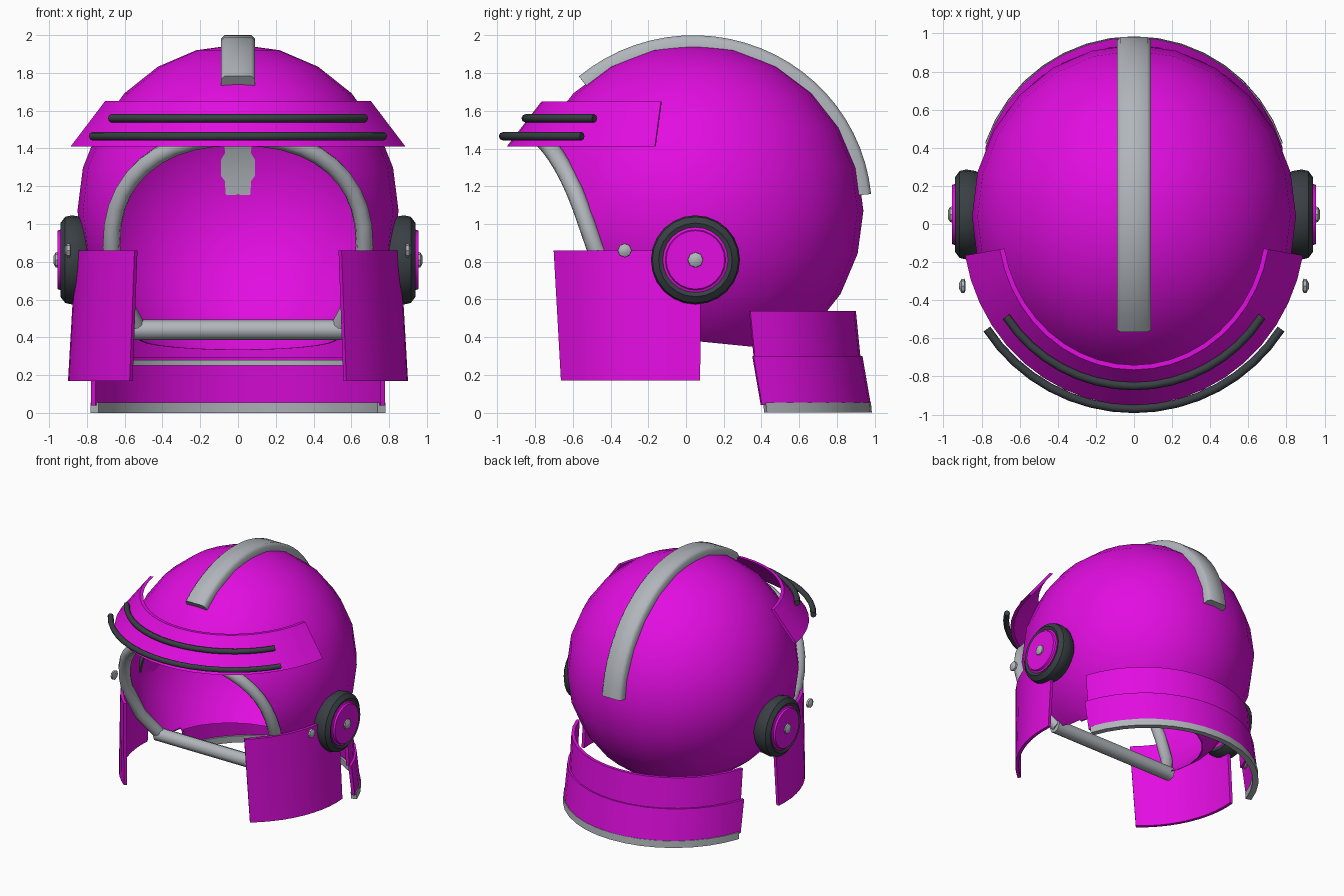
import bpy, bmesh
from math import sin, cos, radians, sqrt, pi
from mathutils import Matrix, Vector

cube = bpy.data.objects.get("Cube")
if cube:
    bpy.data.objects.remove(cube)


def material(name, rgb):
    m = bpy.data.materials.new(name)
    m.use_nodes = True
    m.diffuse_color = (*rgb, 1)
    m.node_tree.nodes["Principled BSDF"].inputs["Base Color"].default_value = (*rgb, 1)
    return m


MAGENTA = material("magenta", (0.76, 0.004, 0.75))
GREY = material("light grey", (0.44, 0.47, 0.5))
DARK = material("charcoal", (0.04, 0.05, 0.056))

# Shell ellipsoid shared by several parts
CENTRE = Vector((0, 0.04, 1.07))
RX, RY, RZ = 0.85, 0.90, 0.88


def add(name, bm, mat, smooth=35):
    bmesh.ops.recalc_face_normals(bm, faces=bm.faces)
    mesh = bpy.data.meshes.new(name)
    bm.to_mesh(mesh)
    bm.free()
    ob = bpy.data.objects.new(name, mesh)
    bpy.context.collection.objects.link(ob)
    if mat:
        mesh.materials.append(mat)
    if smooth:
        shade(ob, smooth)
    return ob


def shade(ob, angle):
    bpy.ops.object.select_all(action="DESELECT")
    ob.select_set(True)
    bpy.context.view_layer.objects.active = ob
    bpy.ops.object.shade_smooth_by_angle(angle=radians(angle))


def sweep(rings, closed_ends=True):
    """Join a list of equal closed cross-sections into one solid."""
    bm = bmesh.new()
    rows = [[bm.verts.new(p) for p in ring] for ring in rings]
    n = len(rows[0])
    for r0, r1 in zip(rows, rows[1:]):
        for i in range(n):
            j = (i + 1) % n
            bm.faces.new((r0[i], r0[j], r1[j], r1[i]))
    if closed_ends:
        bm.faces.new(rows[0])
        bm.faces.new(rows[-1])
    return bm


def band(name, top, bottom, start, end, thick, mat, steps=16):
    """Curved plate; top and bottom are (x radius, y radius, y centre, z)."""
    rings = []
    for k in range(steps + 1):
        t = radians(start + (end - start) * k / steps)
        ring = []
        for (a, b, yc, z), inset in ((top, 0), (bottom, 0), (bottom, thick), (top, thick)):
            ring.append(((a - inset) * cos(t), yc + (b - inset) * sin(t), z))
        rings.append(ring)
    return add(name, sweep(rings), mat)


def tube(name, points, radius, mat, cyclic=False):
    curve = bpy.data.curves.new(name, "CURVE")
    curve.dimensions = "3D"
    curve.bevel_depth = radius
    curve.bevel_resolution = 2
    curve.use_fill_caps = True
    spline = curve.splines.new("POLY")
    spline.points.add(len(points) - 1)
    for p, co in zip(spline.points, points):
        p.co = (*co, 1)
    spline.use_cyclic_u = cyclic
    ob = bpy.data.objects.new(name, curve)
    bpy.context.collection.objects.link(ob)
    bpy.ops.object.select_all(action="DESELECT")
    ob.select_set(True)
    bpy.context.view_layer.objects.active = ob
    bpy.ops.object.convert(target="MESH")
    ob = bpy.context.object
    ob.data.materials.clear()
    ob.data.materials.append(mat)
    shade(ob, 50)
    return ob


def lathe(name, profile, y, z, side, mat, steps=24, closed=False):
    """Spin (x, radius) points around an axis parallel to x."""
    rings = []
    for x, r in profile:
        rings.append([(side * x, y + r * cos(2 * pi * i / steps), z + r * sin(2 * pi * i / steps))
                      for i in range(steps)])
    if closed:
        rings.append(rings[0])
    bm = sweep(rings, not closed)
    bmesh.ops.remove_doubles(bm, verts=bm.verts, dist=0.0001)
    return add(name, bm, mat)


# Outline of the face opening: rounded arch with a tapering jaw
def arch(steps=20, power=2 / 2.3):
    pts = [(0.53, 0.44), (0.63, 0.63)]
    for k in range(steps + 1):
        t = pi * k / steps
        c, s = cos(t), max(sin(t), 0)
        pts.append((0.67 * abs(c) ** power * (1 if c > 0 else -1), 0.88 + 0.58 * s ** power))
    return pts + [(-0.63, 0.63), (-0.53, 0.44)]


def on_shell(x, z):
    d = 1 - (x / RX) ** 2 - ((z - CENTRE.z) / RZ) ** 2
    return (x, CENTRE.y - RY * 1.01 * sqrt(max(d, 0)), z)


# Helmet shell: thin ellipsoid with face opening and open base
bm = bmesh.new()
bmesh.ops.create_uvsphere(bm, u_segments=24, v_segments=12, radius=1)
bmesh.ops.transform(bm, verts=bm.verts,
                    matrix=Matrix.Translation(CENTRE) @ Matrix.Diagonal((RX, RY, RZ, 1)))
shell = add("helmet_shell", bm, MAGENTA, 0)

outline = [(0.5, 0.1)] + arch() + [(-0.5, 0.1)]
face_cutter = add("face_cutter", sweep([[(x, y, z) for x, z in outline] for y in (-2, 0)]), None, 0)
bm = bmesh.new()
bmesh.ops.create_cube(bm, size=2, matrix=Matrix.Translation((0, 0, 0.385))
                      @ Matrix.Rotation(-0.1, 4, "X") @ Matrix.Translation((0, 0, -1)))
base_cutter = add("base_cutter", bm, None, 0)

thin = shell.modifiers.new("Thin", "SOLIDIFY")
thin.thickness = 0.006
for cutter in (face_cutter, base_cutter):
    cutter.hide_render = True
    cut = shell.modifiers.new("Cut", "BOOLEAN")
    cut.operation = "DIFFERENCE"
    cut.solver = "EXACT"
    cut.object = cutter
bpy.context.view_layer.update()
graph = bpy.context.evaluated_depsgraph_get()
cut_mesh = bpy.data.meshes.new_from_object(shell.evaluated_get(graph))
shell.modifiers.clear()
shell.data = cut_mesh
for cutter in (face_cutter, base_cutter):
    bpy.data.objects.remove(cutter)
shade(shell, 35)

# Face frame and chin bar
tube("face_frame", [on_shell(x, z) for x, z in arch()], 0.047, GREY)
tube("chin_bar", [(-0.56, -0.25, 0.44), (0.56, -0.25, 0.44)], 0.054, GREY)

# Crest strip running over the top
rings = []
for k in range(25):
    t = radians(5.5 + 124.5 * k / 24)
    rings.append([(x, CENTRE.y + ry * cos(t), CENTRE.z + rz * sin(t))
                  for x, ry, rz in ((-0.09, 0.878, 0.858), (-0.09, 0.925, 0.91), (-0.07, 0.945, 0.93),
                                    (0.07, 0.945, 0.93), (0.09, 0.925, 0.91), (0.09, 0.878, 0.858))])
add("crest_strip", sweep(rings), GREY, 50)

# Brow visor with two rods
band("brow_visor", (0.715, 0.765, 0, 1.65), (0.9, 0.95, 0, 1.41), 190, 350, 0.025, MAGENTA, 20)
for name, radius, z in (("upper_visor_rod", 0.80, 1.56), ("lower_visor_rod", 0.92, 1.465)):
    path = []
    for k in range(17):
        t = radians(-57 + 114 * k / 16)
        path.append((radius * sin(t), -0.05 - radius * cos(t), z))
    tube(name, path, 0.022, DARK)

# Neck guard in two tiers, with grey trims
band("upper_neck_guard", (0.79, 0.79, 0.11, 0.54), (0.79, 0.79, 0.135, 0.29), 17, 163, 0.025, MAGENTA)
band("lower_neck_guard", (0.815, 0.815, 0.12, 0.30), (0.815, 0.815, 0.165, 0.04), 17, 163, 0.025, MAGENTA)
band("neck_trim", (0.825, 0.825, 0.155, 0.055), (0.825, 0.825, 0.16, 0), 19, 161, 0.045, GREY)
band("neck_seam", (0.79, 0.79, 0.125, 0.28), (0.79, 0.79, 0.125, 0.25), 22, 158, 0.012, GREY)

# Paired cheek guards, ear pads and bolts
for side, word in ((1, "left"), (-1, "right")):
    first, last = (5, -50.4) if side > 0 else (175, 230.4)
    band(word + "_cheek_guard", (0.86, 0.91, 0, 0.86), (0.9, 0.86, 0, 0.17), first, last, 0.025, MAGENTA, 10)
    lathe(word + "_ear_ring", [(0.79, 0.20), (0.83, 0.228), (0.88, 0.236), (0.915, 0.228), (0.94, 0.195),
                               (0.93, 0.172), (0.79, 0.172)], 0.05, 0.81, side, DARK, closed=True)
    lathe(word + "_ear_disc", [(0.79, 0.173), (0.935, 0.173), (0.94, 0.16), (0.955, 0.155)],
          0.05, 0.81, side, MAGENTA)
    lathe(word + "_ear_bolt", [(0.95, 0.042), (0.965, 0.04), (0.977, 0.02)], 0.05, 0.81, side, GREY, 8)
    lathe(word + "_cheek_bolt", [(0.885, 0.025), (0.89, 0.038), (0.905, 0.036), (0.917, 0.016)],
          -0.325, 0.86, side, GREY, 8)
